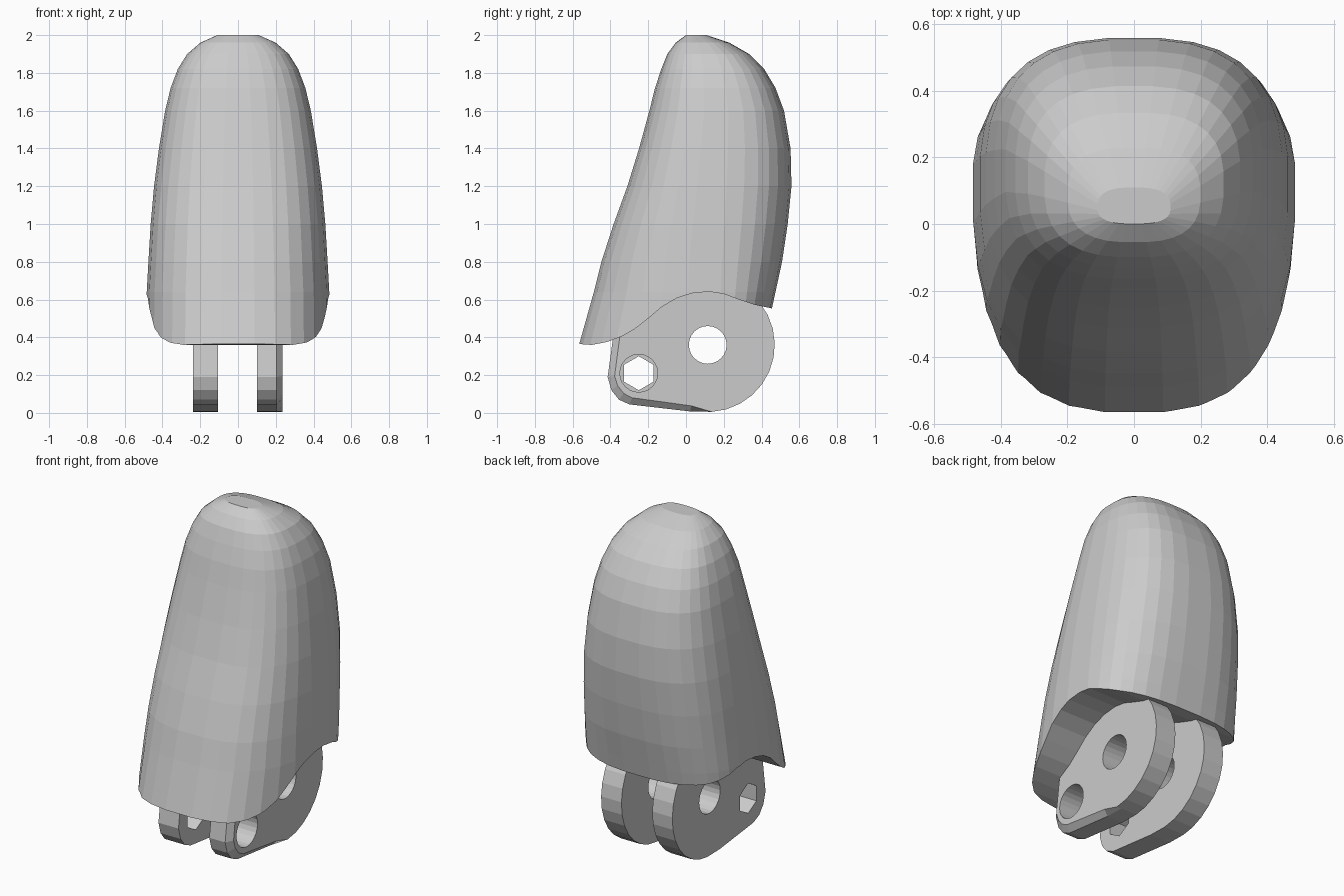
import bpy, bmesh
from math import sin, cos, pi, copysign

if "Cube" in bpy.data.objects:
    bpy.data.objects.remove(bpy.data.objects["Cube"])


def loft(name, rings):
    """Skin a stack of equal-length point rings and cap both ends."""
    bm = bmesh.new()
    loops = [[bm.verts.new(p) for p in r] for r in rings]
    n = len(loops[0])
    for a, b in zip(loops, loops[1:]):
        for i in range(n):
            j = (i + 1) % n
            bm.faces.new((a[i], a[j], b[j], b[i]))
    bm.faces.new(loops[0][::-1])
    bm.faces.new(loops[-1])
    bmesh.ops.recalc_face_normals(bm, faces=bm.faces)
    mesh = bpy.data.meshes.new(name)
    bm.to_mesh(mesh)
    bm.free()
    ob = bpy.data.objects.new(name, mesh)
    bpy.context.collection.objects.link(ob)
    return ob


def prism(name, pts, x0, x1):
    return loft(name, [[(x, y, z) for y, z in pts] for x in (x0, x1)])


def circle(cy, cz, r, n, start=0.0):
    return [(cy + r * cos(start + 2 * pi * i / n),
             cz + r * sin(start + 2 * pi * i / n)) for i in range(n)]


def cut(ob, cutter):
    cutter.hide_render = True
    mod = ob.modifiers.new("cut", 'BOOLEAN')
    mod.operation = 'DIFFERENCE'
    mod.solver = 'EXACT'
    mod.object = cutter
    bpy.context.view_layer.objects.active = ob
    bpy.ops.object.modifier_apply(modifier=mod.name)
    bpy.data.objects.remove(cutter)


# Fingertip body: z, front y, widest y, back y, half width
levels = [(0.25, -0.600, 0.12, 0.39, 0.490), (0.64, -0.490, 0.12, 0.475, 0.485),
          (0.80, -0.450, 0.12, 0.51, 0.476), (1.00, -0.385, 0.13, 0.54, 0.464),
          (1.20, -0.312, 0.14, 0.56, 0.446), (1.40, -0.250, 0.15, 0.555, 0.420),
          (1.60, -0.195, 0.16, 0.52, 0.387), (1.72, -0.165, 0.15, 0.475, 0.358),
          (1.82, -0.132, 0.14, 0.415, 0.320), (1.90, -0.100, 0.12, 0.335, 0.270),
          (1.96, -0.055, 0.09, 0.230, 0.200), (2.00, 0.000, 0.05, 0.110, 0.110)]
SIDES, POWER = 32, 2 / 2.7


def section(z, front, mid, back, half):
    ring = []
    for i in range(SIDES):
        a = 2 * pi * (i + 0.5) / SIDES
        c, s = cos(a), sin(a)
        depth = back - mid if s > 0 else mid - front
        ring.append((copysign(half * abs(c) ** POWER, c),
                     mid + copysign(depth * abs(s) ** POWER, s), z))
    return ring


body = loft("fingertip_body", [section(*lv) for lv in levels])

# Wavy underside, cut straight across the width
wave = [(-0.80, 0.38), (-0.57, 0.365), (-0.50, 0.36), (-0.42, 0.375), (-0.34, 0.405),
        (-0.27, 0.445), (-0.20, 0.50), (-0.13, 0.56), (-0.05, 0.607), (0.03, 0.633),
        (0.12, 0.642), (0.20, 0.63), (0.28, 0.60), (0.36, 0.573), (0.47, 0.55),
        (0.80, 0.53)]
cut(body, prism("underside_cutter", wave + [(0.80, 0.0), (-0.80, 0.0)], -1, 1))

# Hinge lug outline: chamfered nose first, then the round heel, then the buried top
PY, PZ, R = 0.115, 0.36, 0.355
nose = [(-0.375, 0.47), (-0.39, 0.37), (-0.415, 0.19), (-0.395, 0.12),
        (-0.355, 0.07), (-0.30, 0.045), (0.02, 0.008)]
heel = [(PY + R * cos(a), PZ + R * sin(a))
        for a in [-pi / 2 + 0.06 + 0.22 * i for i in range(11)]]
top = [(0.27, 0.64), (0.12, 0.67), (-0.02, 0.65), (-0.13, 0.60), (-0.24, 0.51)]
outline = nose + heel + top

# Right lug with a chamfer along the outer nose edge
inset = [(y + 0.035, z) for y, z in nose[:2]]
inset += [(-0.378, 0.195), (-0.362, 0.145), (-0.33, 0.103), (-0.285, 0.08), (0.03, 0.037)]
layers = [(0.10, outline), (0.205, outline), (0.235, inset + heel + top)]
right = loft("hinge_lug_right", [[(x, y, z) for y, z in p] for x, p in layers])
left = prism("hinge_lug_left", outline, -0.238, -0.105)

# Hinge pin holes, round bolt hole on the right and hexagonal nut hole on the left
for lug, bolt in ((right, circle(-0.25, 0.21, 0.10, 24)),
                  (left, circle(-0.25, 0.21, 0.09, 6, pi / 2))):
    cut(lug, prism("pin_cutter", circle(PY, PZ, 0.10, 24), -0.5, 0.5))
    cut(lug, prism("bolt_cutter", bolt, -0.5, 0.5))
